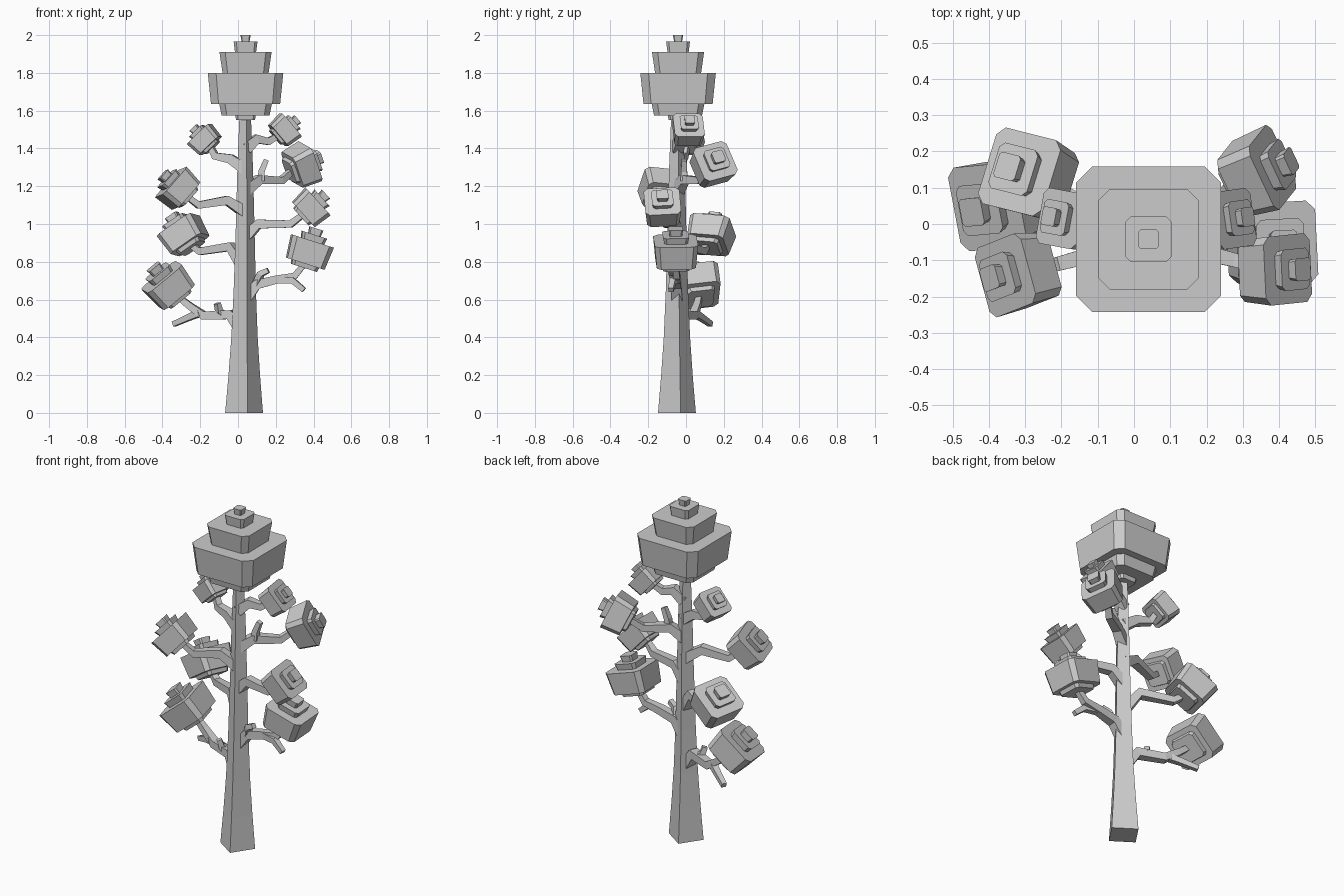
import bpy, bmesh
from math import cos, sin, radians
from mathutils import Vector, Matrix

cube = bpy.data.objects.get("Cube")
if cube:
    bpy.data.objects.remove(cube, do_unlink=True)

GREY = (0.6, 0.6, 0.6, 1)
mat = bpy.data.materials.new("plain grey")
mat.use_nodes = True
mat.diffuse_color = GREY
bsdf = next(n for n in mat.node_tree.nodes if n.type == 'BSDF_PRINCIPLED')
bsdf.inputs["Base Color"].default_value = GREY


def loft(bm, rings):
    """Skin a list of point rings and cap both ends."""
    loops = [[bm.verts.new(p) for p in ring] for ring in rings]
    n = len(loops[0])
    for low, high in zip(loops, loops[1:]):
        for i in range(n):
            j = (i + 1) % n
            bm.faces.new((low[i], low[j], high[j], high[i]))
    bm.faces.new(loops[0][::-1])
    bm.faces.new(loops[-1])


def finish(bm, name):
    bmesh.ops.recalc_face_normals(bm, faces=bm.faces)
    mesh = bpy.data.meshes.new(name)
    bm.to_mesh(mesh)
    bm.free()
    mesh.materials.append(mat)
    obj = bpy.data.objects.new(name, mesh)
    bpy.context.collection.objects.link(obj)
    return obj


def square(centre, radius, start):
    return [Vector(centre) + radius * Vector((cos(a), sin(a), 0))
            for a in (radians(start + 90 * i) for i in range(4))]


def chamfered(half, z):
    """Square ring with cut corners."""
    c = half * 0.78
    return [Vector((x, y, z)) for x, y in (
        (half, -c), (half, c), (c, half), (-c, half),
        (-half, c), (-half, -c), (-c, -half), (c, -half))]


def tube(bm, path, r0, r1):
    """Tapered four-sided limb along a path."""
    pts = [Vector(p) for p in path]
    rings = []
    for i, p in enumerate(pts):
        d = pts[min(i + 1, len(pts) - 1)] - pts[max(i - 1, 0)]
        q = d.to_track_quat('Z', 'Y')
        r = r0 + (r1 - r0) * i / (len(pts) - 1)
        rings.append([p + q @ v for v in square((0, 0, 0), r, 45)])
    loft(bm, rings)


def foliage(name, layers, centre, axis=(0, 0, 1), size=1, twist=0):
    """Stack of chamfered slabs: (bottom z, top z, bottom half, top half)."""
    bm = bmesh.new()
    for z0, z1, h0, h1 in layers:
        loft(bm, [chamfered(h0, z0), chamfered(h1, z1)])
    rot = Matrix() if axis == (0, 0, 1) else Vector(axis).to_track_quat('Z', 'Y').to_matrix().to_4x4()
    bm.transform(Matrix.Translation(centre) @ rot
                 @ Matrix.Rotation(radians(twist), 4, 'Z') @ Matrix.Scale(size, 4))
    return finish(bm, name)


# Trunk: tapering square column, turned about its axis
bm = bmesh.new()
profile = [(0, .102), (.2, .085), (.4, .071), (.65, .06), (1, .05), (1.3, .042), (1.57, .031)]
loft(bm, [square((.032 + .006 * min(z, 1), -.048, z), r, -79) for z, r in profile])
finish(bm, "trunk")

# Crown
foliage("crown_foliage", [
    (1.55, 1.58, .05, .055), (1.575, 1.64, .127, .14), (1.635, 1.80, .183, .2),
    (1.80, 1.91, .122, .138), (1.91, 1.965, .056, .063), (1.965, 2.0, .021, .027)],
    (.04, -.042, 0))

# Side clumps: centre, axis, half width, twist
CLUMP = [(-.75, -.5, .6, .66), (-.55, .55, .9, 1), (.55, .85, .54, .6), (.85, 1.15, .29, .33)]
clumps = {
    "left_top": ((.245, .01, 1.495), (.7, .1, .6), .08, 0),
    "left_upper": ((.335, .14, 1.31), (.82, .28, .4), .1, 15),
    "left_middle": ((.385, -.125, 1.085), (.72, 0, .65), .095, 4),
    "left_low": ((.375, -.055, .85), (.3, 0, .95), .115, 3),
    "right_top": ((-.175, .01, 1.445), (-.65, .12, .7), .078, 0),
    "right_upper": ((-.315, -.135, 1.185), (-.7, -.12, .65), .1, 8),
    "right_middle": ((-.285, .13, .94), (-.5, .22, .8), .11, 8),
    "right_low": ((-.365, .06, .67), (-.6, -.2, .75), .118, -10),
}
for name, (centre, axis, half, twist) in clumps.items():
    foliage(name + "_foliage", CLUMP, centre, axis, half, twist)

# Branches: the limb first, then its short stubs; each limb ends in its clump
Y = -.045
branches = {
    "left_top": [[(.04, Y, 1.4), (.1, -.03, 1.45), (.16, -.01, 1.437)]],
    "left_upper": [[(.04, Y, 1.18), (.11, -.01, 1.235), (.23, .07, 1.23)],
                   [(.12, -.01, 1.23), (.125, -.01, 1.28), (.15, -.01, 1.34)]],
    "left_middle": [[(.04, Y, .93), (.11, -.06, 1.0), (.28, -.1, 1.0)]],
    "left_low": [[(.04, Y, .6), (.1, -.05, .68), (.2, -.05, .705), (.3, -.05, .725)],
                 [(.2, -.05, .705), (.29, -.07, .7), (.35, -.08, .65)],
                 [(.1, -.05, .68), (.12, -.07, .735), (.16, -.08, .755)]],
    "right_top": [[(.04, Y, 1.29), (-.04, -.03, 1.345), (-.12, -.01, 1.36)]],
    "right_upper": [[(.04, Y, 1.06), (-.06, -.07, 1.125), (-.21, -.11, 1.1)]],
    "right_middle": [[(.04, Y, .76), (-.04, 0, .88), (-.2, .09, .855)]],
    "right_low": [[(.03, Y, .42), (-.04, -.02, .52), (-.18, .04, .515), (-.26, .06, .57)],
                  [(-.2, .04, .53), (-.26, .08, .505), (-.34, .13, .47)],
                  [(-.08, 0, .52), (-.1, -.01, .54), (-.11, -.02, .58)]],
}
for name, (limb, *stubs) in branches.items():
    bm = bmesh.new()
    centre, axis, half, _ = clumps[name]
    tube(bm, limb + [Vector(centre) - Vector(axis) * half * .5], .042, .02)
    for stub in stubs:
        tube(bm, stub, .027, .019)
    finish(bm, name + "_branch")
